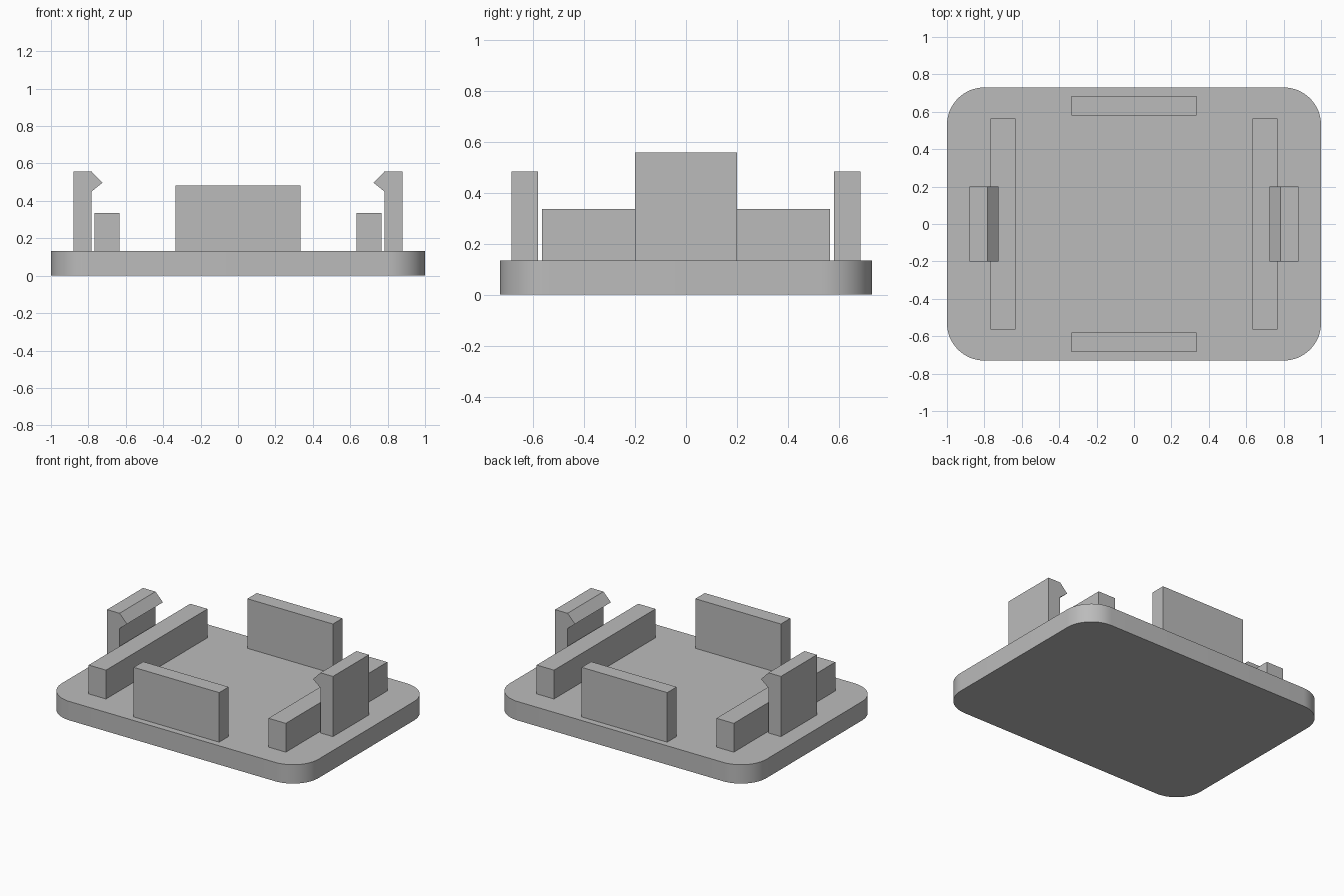
import bpy, bmesh
from math import cos, sin, pi, radians
from mathutils import Vector

cube = bpy.data.objects.get("Cube")
if cube:
    bpy.data.objects.remove(cube, do_unlink=True)

grey = bpy.data.materials.new("plain grey")
grey.use_nodes = True
grey.diffuse_color = (0.5, 0.5, 0.5, 1)
grey.node_tree.nodes["Principled BSDF"].inputs["Base Color"].default_value = (0.5, 0.5, 0.5, 1)

BASE_TOP = 0.133


def prism(name, points, sweep):
    """Extrude a closed outline of 3D points along a vector."""
    bm = bmesh.new()
    face = bm.faces.new([bm.verts.new(p) for p in points])
    new = bmesh.ops.extrude_face_region(bm, geom=[face], use_keep_orig=True)["geom"]
    bmesh.ops.translate(bm, vec=Vector(sweep), verts=[g for g in new if isinstance(g, bmesh.types.BMVert)])
    bmesh.ops.recalc_face_normals(bm, faces=bm.faces)
    mesh = bpy.data.meshes.new(name)
    bm.to_mesh(mesh)
    bm.free()
    mesh.materials.append(grey)
    obj = bpy.data.objects.new(name, mesh)
    bpy.context.collection.objects.link(obj)
    return obj


def wall(name, x0, x1, y0, y1, top):
    """Upright block standing on the base plate."""
    outline = [(x0, y0, BASE_TOP), (x1, y0, BASE_TOP), (x1, y1, BASE_TOP), (x0, y1, BASE_TOP)]
    return prism(name, outline, (0, 0, top - BASE_TOP))


# Base plate with rounded corners
half_x, half_y, radius, steps = 1.0, 0.73, 0.2, 16
outline = []
for i, (sx, sy) in enumerate([(1, 1), (-1, 1), (-1, -1), (1, -1)]):
    for k in range(steps + 1):
        a = (i + k / steps) * pi / 2
        outline.append((sx * (half_x - radius) + radius * cos(a),
                        sy * (half_y - radius) + radius * sin(a), 0))
plate = prism("base_plate", outline, (0, 0, BASE_TOP))
bpy.context.view_layer.objects.active = plate
plate.select_set(True)
bpy.ops.object.shade_smooth_by_angle(angle=radians(30))

# Front and back walls
for side, s in (("front", -1), ("back", 1)):
    wall(side + "_wall", -0.333, 0.333, *sorted((s * 0.58, s * 0.685)), 0.482)

# Low side rails and hooked snap clips
clip_profile = [(0.88, BASE_TOP), (0.88, 0.557), (0.783, 0.557),
                (0.725, 0.497), (0.783, 0.45), (0.783, BASE_TOP)]
for side, s in (("right", -1), ("left", 1)):
    wall(side + "_rail", *sorted((s * 0.633, s * 0.768)), -0.565, 0.565, 0.336)
    prism(side + "_snap_clip", [(s * x, -0.2, z) for x, z in clip_profile], (0, 0.4, 0))
